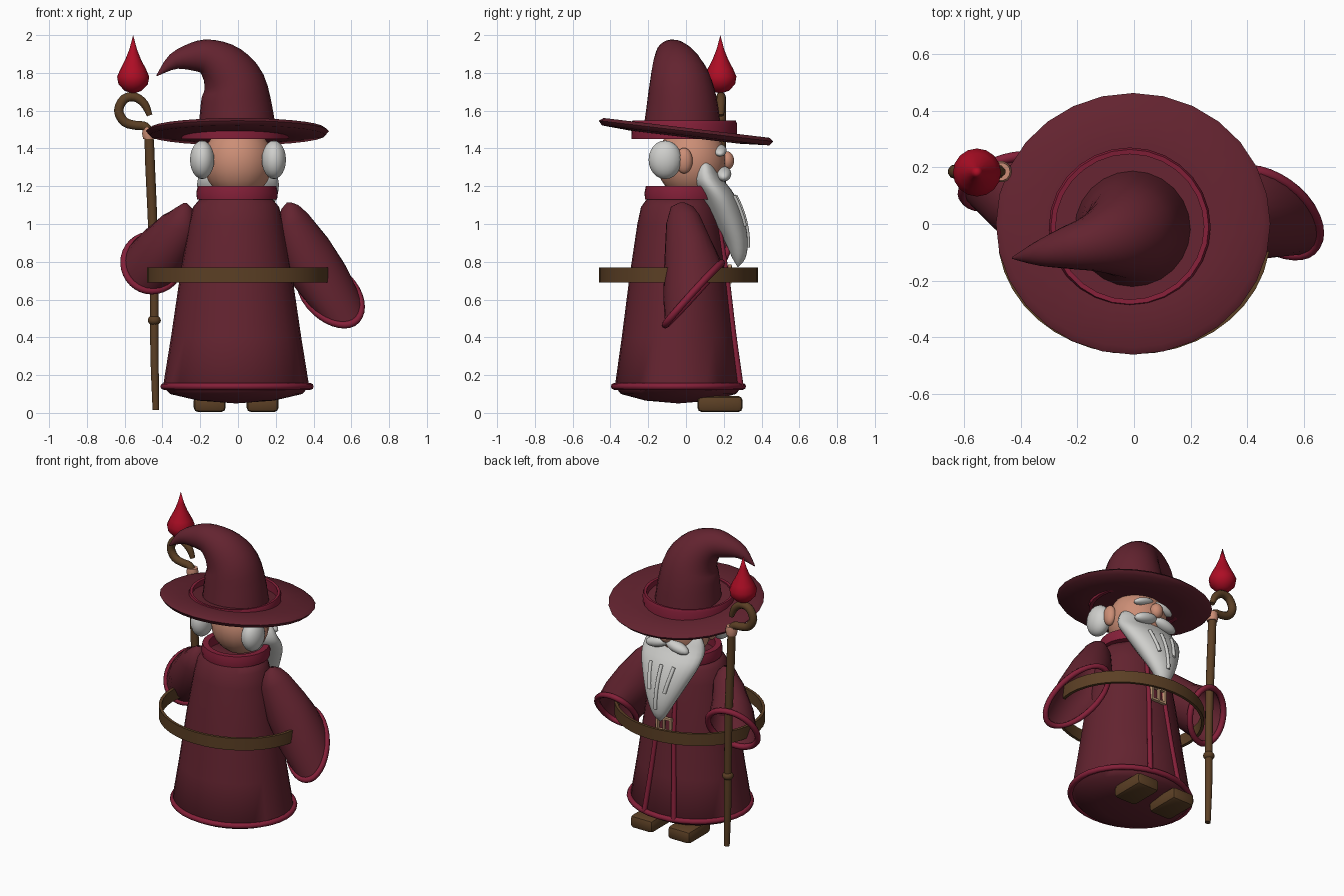
import bpy, bmesh, math
from mathutils import Vector, Matrix

if "Cube" in bpy.data.objects:
    bpy.data.objects.remove(bpy.data.objects["Cube"], do_unlink=True)


def material(name, r, g, b):
    m = bpy.data.materials.new(name)
    m.use_nodes = True
    m.diffuse_color = (r, g, b, 1)
    m.node_tree.nodes["Principled BSDF"].inputs["Base Color"].default_value = (r, g, b, 1)
    return m


CLOTH = material("wine cloth", .125, .017, .029)
TRIM = material("crimson trim", .23, .014, .04)
FLAME = material("flame red", .42, .004, .018)
WOOD = material("brown wood", .105, .05, .018)
SKIN = material("skin", .60, .27, .18)
HAIR = material("grey white hair", .62, .62, .60)
TAN = material("tan", .55, .33, .19)


def finish(name, bm, mat, angle=40):
    bmesh.ops.remove_doubles(bm, verts=bm.verts, dist=1e-5)
    bmesh.ops.recalc_face_normals(bm, faces=bm.faces)
    mesh = bpy.data.meshes.new(name)
    bm.to_mesh(mesh)
    bm.free()
    mesh.materials.append(mat)
    ob = bpy.data.objects.new(name, mesh)
    bpy.context.collection.objects.link(ob)
    bpy.ops.object.select_all(action='DESELECT')
    ob.select_set(True)
    bpy.context.view_layer.objects.active = ob
    bpy.ops.object.shade_smooth_by_angle(angle=math.radians(angle))
    return ob


def loft(name, rings, mat, sides=24, closed=False, angle=40):
    """Skin a list of elliptical rings given as (centre, axis_u, axis_v)."""
    bm = bmesh.new()
    loops = []
    for c, u, v in rings:
        c, u, v = Vector(c), Vector(u), Vector(v)
        turns = [math.tau * i / sides for i in range(sides)]
        loops.append([bm.verts.new(c + u * math.cos(t) + v * math.sin(t)) for t in turns])
    pairs = list(zip(loops, loops[1:]))
    if closed:
        pairs.append((loops[-1], loops[0]))
    for a, b in pairs:
        for i in range(sides):
            j = (i + 1) % sides
            bm.faces.new((a[i], a[j], b[j], b[i]))
    return finish(name, bm, mat, angle)


def lathe(name, profile, mat, centre=(0, 0), sy=1, sides=28, closed=False, angle=40):
    """Revolve (radius, z) points about a vertical axis, squashed in y by sy."""
    rings = [((*centre, z), (r, 0, 0), (0, r * sy, 0)) for r, z in profile]
    return loft(name, rings, mat, sides, closed, angle)


def smooth(points, steps=4, loop=False):
    """Catmull-Rom interpolation of equal-length tuples."""
    p = [Vector(q) for q in points]
    p = [p[-1]] + p + p[:2] if loop else [p[0]] + p + [p[-1]]
    out = []
    for a, b, c, d in zip(p, p[1:], p[2:], p[3:]):
        for k in range(steps):
            t = k / steps
            out.append(.5 * (2 * b + (c - a) * t + (2 * a - 5 * b + 4 * c - d) * t * t
                             + (3 * b - a - 3 * c + d) * t ** 3))
    return out if loop else out + [p[-2]]


def tube(name, points, mat, sides=10, steps=4):
    """Round tube through (x, y, z, radius) points."""
    pts = smooth(points, steps)
    rings = []
    for i, p in enumerate(pts):
        d = (pts[min(i + 1, len(pts) - 1)] - pts[max(i - 1, 0)]).xyz.normalized()
        u = Vector((0, 1, 0))
        u = (u - d * u.dot(d)).normalized()
        rings.append((p.xyz, u * max(p.w, 0), d.cross(u) * max(p.w, 0)))
    rings = [(rings[0][0], (0, 0, 0), (0, 0, 0))] + rings + [(rings[-1][0], (0, 0, 0), (0, 0, 0))]
    return loft(name, rings, mat, sides, angle=60)


def hoop(name, c, u, v, r, mat, sides=32):
    """Round tube following an ellipse."""
    c, u, v = Vector(c), Vector(u), Vector(v)
    n = u.cross(v).normalized()
    rings = []
    for i in range(sides):
        t = math.tau * i / sides
        out = u * math.cos(t) + v * math.sin(t)
        rings.append((c + out, out.normalized() * r, n * r))
    return loft(name, rings, mat, 8, True, 70)


def ball(name, c, size, mat, tilt=0):
    bm = bmesh.new()
    bmesh.ops.create_uvsphere(bm, u_segments=18, v_segments=12, radius=1)
    m = Matrix.Translation(c) @ Matrix.Rotation(tilt, 4, 'Y') @ Matrix.Diagonal((*size, 1))
    bmesh.ops.transform(bm, matrix=m, verts=bm.verts)
    return finish(name, bm, mat, 80)


def box(name, c, size, mat, bevel=0):
    bm = bmesh.new()
    m = Matrix.Translation(c) @ Matrix.Diagonal((*size, 1))
    bmesh.ops.create_cube(bm, size=1, matrix=m)
    if bevel:
        bmesh.ops.bevel(bm, geom=bm.edges[:], offset=bevel, segments=2, affect='EDGES', profile=.5)
    return finish(name, bm, mat)


# Robe with hem and collar
ROBE_Y, SQUASH = -.04, .87
lathe("robe", [(0, .05), (.2, .065), (.35, .1), (.387, .14), (.345, .4), (.295, .74),
               (.25, 1.0), (.228, 1.09), (.19, 1.135), (0, 1.14)],
      CLOTH, (-.01, ROBE_Y), SQUASH, angle=50)
hoop("hem_trim", (-.005, ROBE_Y, .14), (.388, 0, 0), (0, .34, 0), .018, TRIM)
lathe("collar", [(.17, 1.13), (.212, 1.13), (.216, 1.165), (.208, 1.2), (.17, 1.2)],
      TRIM, (-.005, -.015), .95, closed=True)

# Two trim strips down the robe opening
for side, s in (("left", 1), ("right", -1)):
    tube(side + "_front_trim", [(.04 * s, .155, 1.1, .014), (.06 * s, .212, .74, .015),
                                (.085 * s, .25, .42, .016), (.11 * s, .288, .14, .017)], TRIM, 8)

# Belt hoop standing clear of the robe, and buckle on the robe
lathe("belt", [(.462, .69), (.482, .69), (.482, .77), (.462, .77)],
      WOOD, (0, -.04), .872, 40, True)
for s in (-1, 1):
    box("buckle_side", (.05 * s, .232, .735), (.014, .02, .1), TAN)
    box("buckle_bar", (0, .232, .735 + .043 * s), (.1, .02, .014), TAN)
box("buckle_prong", (0, .236, .735), (.012, .016, .09), TAN)

# Sleeves: rings from shoulder to open cuff
LEFT = [((.27, -.02, 1.115), (0, .01, 0), (.01, 0, 0)),
        ((.275, -.02, 1.09), (0, .06, 0), (.045, 0, .01)),
        ((.285, -.015, 1.02), (0, .09, .02), (.085, 0, .035)),
        ((.355, .005, .86), (-.02, .12, .07), (.13, 0, .05)),
        ((.43, .02, .73), (-.05, .14, .13), (.15, 0, .03)),
        ((.49, .04, .63), (-.07, .15, .165), (.15, -.01, 0))]
RIGHT = [((-.28, -.02, 1.11), (0, .01, 0), (-.01, 0, 0)),
         ((-.29, -.02, 1.08), (0, .06, 0), (-.05, 0, 0)),
         ((-.31, -.01, 1.01), (0, .08, .04), (-.1, 0, .02)),
         ((-.38, .04, .89), (0, .09, .11), (-.135, -.01, .02)),
         ((-.455, .15, .795), (0, .08, .15), (-.15, -.04, 0))]
for side, rings in (("left", LEFT), ("right", RIGHT)):
    loft(side + "_sleeve", rings, CLOTH, 24, angle=70)
    hoop(side + "_cuff", *rings[-1], .019, TRIM)

# Shoes
for side, x in (("left", .13), ("right", -.15)):
    box(side + "_shoe", (x, .18, .047), (.17, .24, .086), WOOD, .025)

# Head
ball("head", (0, .03, 1.33), (.185, .185, .2), SKIN)
ball("nose", (0, .215, 1.335), (.042, .04, .05), SKIN)
for side, s in (("left", 1), ("right", -1)):
    ball(side + "_ear", (.185 * s, -.01, 1.335), (.035, .045, .068), SKIN)
    ball(side + "_hair", (.19 * s, -.11, 1.34), (.065, .088, .102), HAIR)
    ball(side + "_brow", (.075 * s, .18, 1.39), (.075, .035, .025), HAIR, .3 * s)
    ball(side + "_moustache", (.075 * s, .2, 1.265), (.085, .04, .035), HAIR, .25 * s)

# Beard with raised strands: (y, z, half width, half depth)
beard = smooth([(.1, 1.35, 0, 0), (.1, 1.33, .16, .045), (.11, 1.24, .212, .085),
                (.165, 1.15, .208, .095), (.22, 1.03, .155, .088), (.265, .91, .095, .062),
                (.28, .82, .045, .035), (.275, .77, 0, 0)], 3)
loft("beard", [((0, y, z), (max(w, 0), 0, 0), (0, max(d, 0), 0)) for y, z, w, d in beard],
     HAIR, 24, angle=80)
for x, low in ((-.07, .97), (0, .86), (.07, .97)):
    path = []
    for y, z, w, d in beard:
        if low < z < 1.16:
            px = x * w / .17
            path.append((px, y + d * math.sqrt(1 - (px / w) ** 2), z, .012))
    tube("beard_strand", path, HAIR, 8, 2)

# Hat: tilted brim, band, bent crown
brim = lathe("hat_brim", [(0, .025), (.3, .02), (.46, .022), (.485, .005), (.465, -.018),
                          (.3, -.028), (0, -.02)], CLOTH, sy=.96, angle=60)
brim.location = (-.003, 0, 1.487)
brim.rotation_euler = (math.radians(-6.8), 0, 0)
lathe("hat_band", [(.262, 1.45), (.284, 1.45), (.286, 1.53), (.279, 1.547), (.262, 1.545)],
      TRIM, (-.015, -.01), .98, closed=True)
tube("hat_crown", [(-.005, -.02, 1.48, .208), (-.01, -.02, 1.62, .19), (-.025, -.03, 1.74, .168),
                   (-.08, -.05, 1.83, .135), (-.16, -.07, 1.882, .098), (-.24, -.085, 1.885, .075),
                   (-.34, -.105, 1.86, .043), (-.43, -.12, 1.785, .003)], CLOTH, 24, 3)

# Staff with curled head, knot, grip ring and flame
STAFF_Y = .185
staff = [(-.435, .015, .018), (-.442, .3, .023), (-.443, .6, .024), (-.45, .95, .026),
         (-.465, 1.3, .027), (-.472, 1.46, .026), (-.49, 1.515, .025), (-.54, 1.522, .025),
         (-.6, 1.54, .026), (-.632, 1.6, .026), (-.602, 1.662, .026), (-.545, 1.672, .025),
         (-.495, 1.635, .023), (-.468, 1.575, .016)]
tube("staff", [(x, STAFF_Y, z, r) for x, z, r in staff], WOOD, 10, 3)
ball("staff_knot", (-.443, STAFF_Y, .49), (.035, .035, .028), WOOD)
lathe("staff_grip", [(0, 1.45), (.032, 1.45), (.038, 1.48), (.032, 1.51), (0, 1.51)],
      SKIN, (-.47, STAFF_Y), sides=14)
lathe("flame", [(0, 1.69), (.045, 1.705), (.078, 1.74), (.085, 1.78), (.068, 1.82),
                (.042, 1.87), (.02, 1.925), (0, 2.0)], FLAME, (-.555, .182), sides=16, angle=60)
